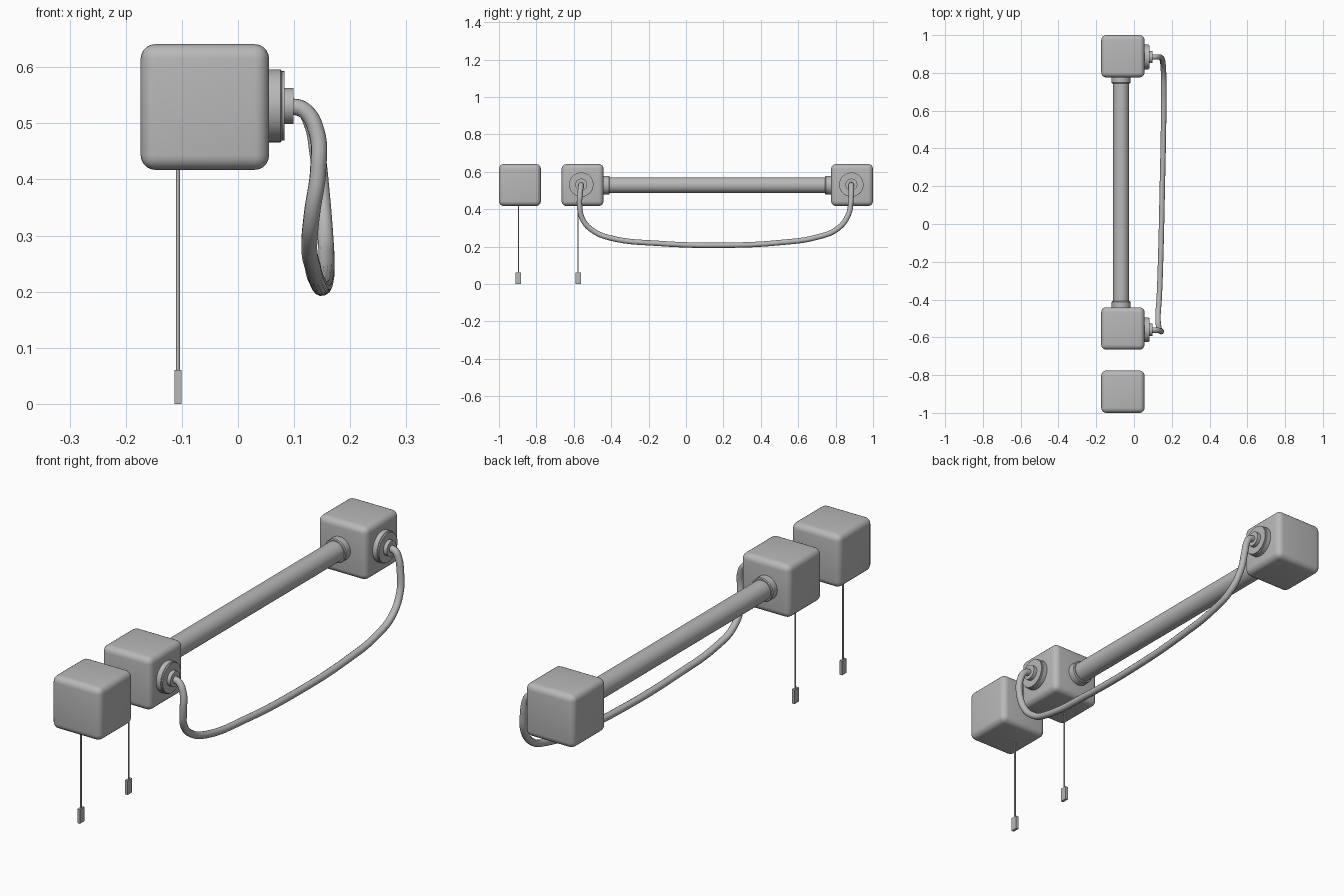
import bpy, bmesh, math
from mathutils import Matrix, Vector

if "Cube" in bpy.data.objects:
    bpy.data.objects.remove(bpy.data.objects["Cube"])

# Dark grey used by every part
grey = bpy.data.materials.new("dark_grey")
grey.diffuse_color = (0.48, 0.48, 0.48, 1)
grey.use_nodes = True
grey.node_tree.nodes["Principled BSDF"].inputs["Base Color"].default_value = grey.diffuse_color


def smooth(ob, angle=35):
    bpy.ops.object.select_all(action='DESELECT')
    ob.select_set(True)
    bpy.context.view_layer.objects.active = ob
    bpy.ops.object.shade_smooth_by_angle(angle=math.radians(angle))


def finish(name, bm):
    bmesh.ops.recalc_face_normals(bm, faces=bm.faces)
    me = bpy.data.meshes.new(name)
    bm.to_mesh(me)
    bm.free()
    me.materials.append(grey)
    ob = bpy.data.objects.new(name, me)
    bpy.context.collection.objects.link(ob)
    smooth(ob)
    return ob


def box(name, centre, size, bevel=0.0):
    bm = bmesh.new()
    bmesh.ops.create_cube(bm, size=1, matrix=Matrix.Translation(centre) @ Matrix.Diagonal((*size, 1)))
    if bevel:
        bmesh.ops.bevel(bm, geom=bm.edges[:], offset=bevel, segments=5, profile=0.5, affect='EDGES')
    return finish(name, bm)


def turned(name, profile, origin, axis, n=40):
    """Solid of revolution: profile is (radius, distance along axis)."""
    rot = Vector((0, 0, 1)).rotation_difference(Vector(axis)).to_matrix()
    bm = bmesh.new()
    rings = []
    for r, h in profile:
        rings.append([bm.verts.new(Vector(origin) + rot @ Vector(
            (r * math.cos(2 * math.pi * i / n), r * math.sin(2 * math.pi * i / n), h))) for i in range(n)])
    for a, b in zip(rings, rings[1:]):
        for i in range(n):
            bm.faces.new((a[i], a[(i + 1) % n], b[(i + 1) % n], b[i]))
    bm.faces.new(rings[0])
    bm.faces.new(rings[-1])
    return finish(name, bm)


# Three rounded housings
for name, y in (("end_box", -0.888), ("near_box", -0.553), ("far_box", 0.888)):
    box(name, (-0.059, y, 0.529), (0.229, 0.224, 0.224), 0.026)

# Connecting tube with a collar at each box
turned("tube", [(0.042, 0), (0.042, 1.24)], (-0.068, -0.453, 0.528), (0, 1, 0))
collar = [(0.05, 0), (0.05, 0.04), (0.047, 0.044)]
turned("near_collar", collar, (-0.068, -0.452, 0.528), (0, 1, 0))
turned("far_collar", collar, (-0.068, 0.788, 0.528), (0, -1, 0))

# Cable sockets on the right side
socket = [(0.065, 0), (0.065, 0.026), (0.062, 0.028), (0.062, 0.033), (0.032, 0.033), (0.032, 0.049)]
for name, y in (("near_socket", -0.560), ("far_socket", 0.884)):
    turned(name, socket, (0.05, y, 0.531), (1, 0, 0))

# Hanging cable
path = [(0.09, -0.561, 0.531), (0.118, -0.562, 0.523), (0.14, -0.566, 0.485), (0.143, -0.569, 0.42),
        (0.132, -0.55, 0.34), (0.127, -0.49, 0.28), (0.133, -0.40, 0.245), (0.142, -0.15, 0.217),
        (0.15, 0.2, 0.207), (0.156, 0.5, 0.221), (0.158, 0.70, 0.25), (0.156, 0.81, 0.295),
        (0.15, 0.868, 0.37), (0.141, 0.882, 0.45), (0.131, 0.884, 0.5), (0.116, 0.884, 0.525),
        (0.09, 0.884, 0.531)]
cu = bpy.data.curves.new("cable", 'CURVE')
cu.dimensions = '3D'
cu.bevel_depth = 0.0145
cu.bevel_resolution = 4
cu.resolution_u = 8
cu.use_fill_caps = True
cu.materials.append(grey)
sp = cu.splines.new('BEZIER')
sp.bezier_points.add(len(path) - 1)
for p, co in zip(sp.bezier_points, path):
    p.co = co
    p.handle_left_type = p.handle_right_type = 'AUTO'
cable = bpy.data.objects.new("cable", cu)
bpy.context.collection.objects.link(cable)

# Pull cords with flat weights
for name, y in (("end", -0.896), ("near", -0.577)):
    turned(name + "_cord", [(0.0035, 0), (0.0035, 0.38)], (-0.107, y, 0.05), (0, 0, 1), 12)
    box(name + "_weight", (-0.107, y, 0.03), (0.012, 0.03, 0.06))
